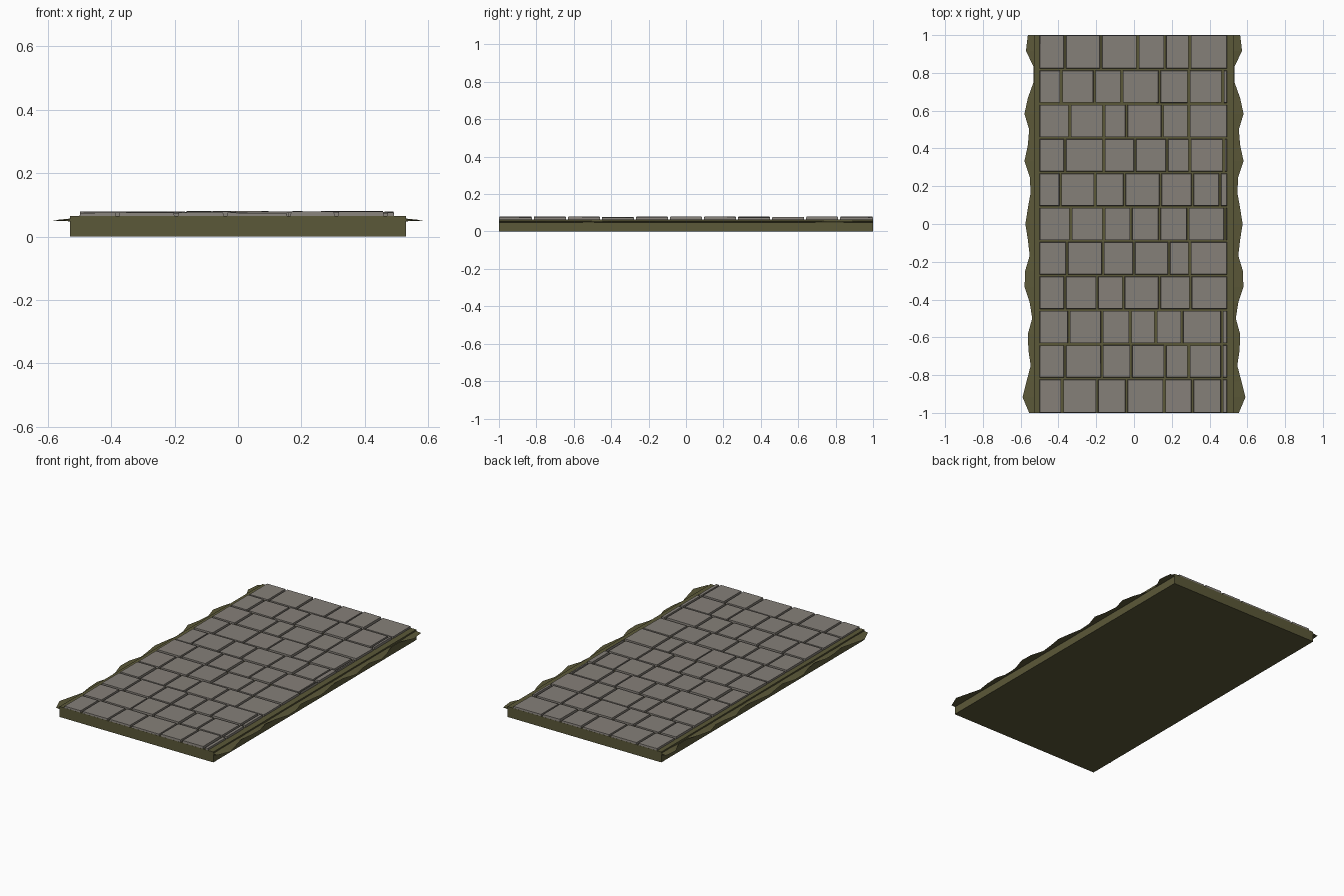
import bpy, bmesh, random

if "Cube" in bpy.data.objects:
    bpy.data.objects.remove(bpy.data.objects["Cube"])

random.seed(7)

def material(name, rgb):
    m = bpy.data.materials.new(name)
    m.diffuse_color = (*rgb, 1)
    m.use_nodes = True
    m.node_tree.nodes["Principled BSDF"].inputs["Base Color"].default_value = m.diffuse_color
    return m

STONE = material("warm grey stone", (0.235, 0.215, 0.19))
EARTH = material("olive earth", (0.105, 0.098, 0.04))

def finish(name, bm, mat):
    bmesh.ops.recalc_face_normals(bm, faces=bm.faces)
    me = bpy.data.meshes.new(name)
    bm.to_mesh(me)
    bm.free()
    me.materials.append(mat)
    ob = bpy.data.objects.new(name, me)
    bpy.context.collection.objects.link(ob)
    return ob

def add_box(bm, x0, x1, y0, y1, z0, z1):
    vs = bmesh.ops.create_cube(bm, size=1)["verts"]
    for v in vs:
        v.co = ((x0 + x1) / 2 + v.co.x * (x1 - x0),
                (y0 + y1) / 2 + v.co.y * (y1 - y0),
                (z0 + z1) / 2 + v.co.z * (z1 - z0))
    return vs

# earth bed under the paving
bm = bmesh.new()
add_box(bm, -0.53, 0.53, -1, 1, 0, 0.065)
finish("earth_bed", bm, EARTH)

# paving stones: joint positions per row, back to front
ROWS = [(-.365, -.175, .02, .165, .295), (-.385, -.21, -.065, .135, .29, .47),
        (-.34, -.16, -.04, .15, .29), (-.365, -.16, .005, .175, .295, .475),
        (-.39, -.205, -.05, .14, .31, .455), (-.335, -.16, -.015, .135, .285, .482),
        (-.355, -.165, 0, .185, .295), (-.365, -.195, -.055, .135, .30),
        (-.345, -.17, -.02, .115, .255, .465), (-.365, -.17, -.015, .165, .29, .465),
        (-.38, -.195, -.04, .16, .31, .465)]
PITCH = 2 / len(ROWS)
GAP = 0.005
bm = bmesh.new()
for r, joints in enumerate(ROWS):
    y1 = 1 - r * PITCH
    y0 = y1 - PITCH
    y1 -= GAP if r else 0
    y0 += GAP if r < len(ROWS) - 1 else 0
    edges = (-0.5 - GAP,) + joints + (0.493 + GAP,)
    for a, b in zip(edges, edges[1:]):
        top = random.uniform(0.075, 0.08)
        for v in add_box(bm, a + GAP, b - GAP, y0, y1, 0.06, top):
            if v.co.z > 0.07:  # slightly worn, uneven upper corners
                v.co.x += (0.002 if v.co.x < (a + b) / 2 else -0.002)
                v.co.y += (0.002 if v.co.y < (y0 + y1) / 2 else -0.002)
                v.co.z += random.uniform(-0.001, 0.001)
finish("paving_stones", bm, STONE)

# ragged turf fringe along both long sides, tapering to a thin edge
REACH = [.56, .57, .53, .53, .56, .578, .553, .56, .578, .55, .545, .56, .573,
         .56, .55, .575, .577, .55, .537, .56, .557, .545, .567, .588, .553]
for name, s in (("fringe_right", 1), ("fringe_left", -1)):
    bm = bmesh.new()
    loops = []
    for i, x in enumerate(REACH):
        y = 1 - i / 12
        loops.append([bm.verts.new(p) for p in (
            (s * 0.52, y, 0.058), (s * (x + 0.002), y, 0.051), (s * 0.52, y, 0.048))])
    for p, q in zip(loops, loops[1:]):
        for k in range(3):
            n = (k + 1) % 3
            bm.faces.new((p[k], p[n], q[n], q[k]))
    bm.faces.new(loops[0])
    bm.faces.new(loops[-1])
    finish(name, bm, EARTH)
